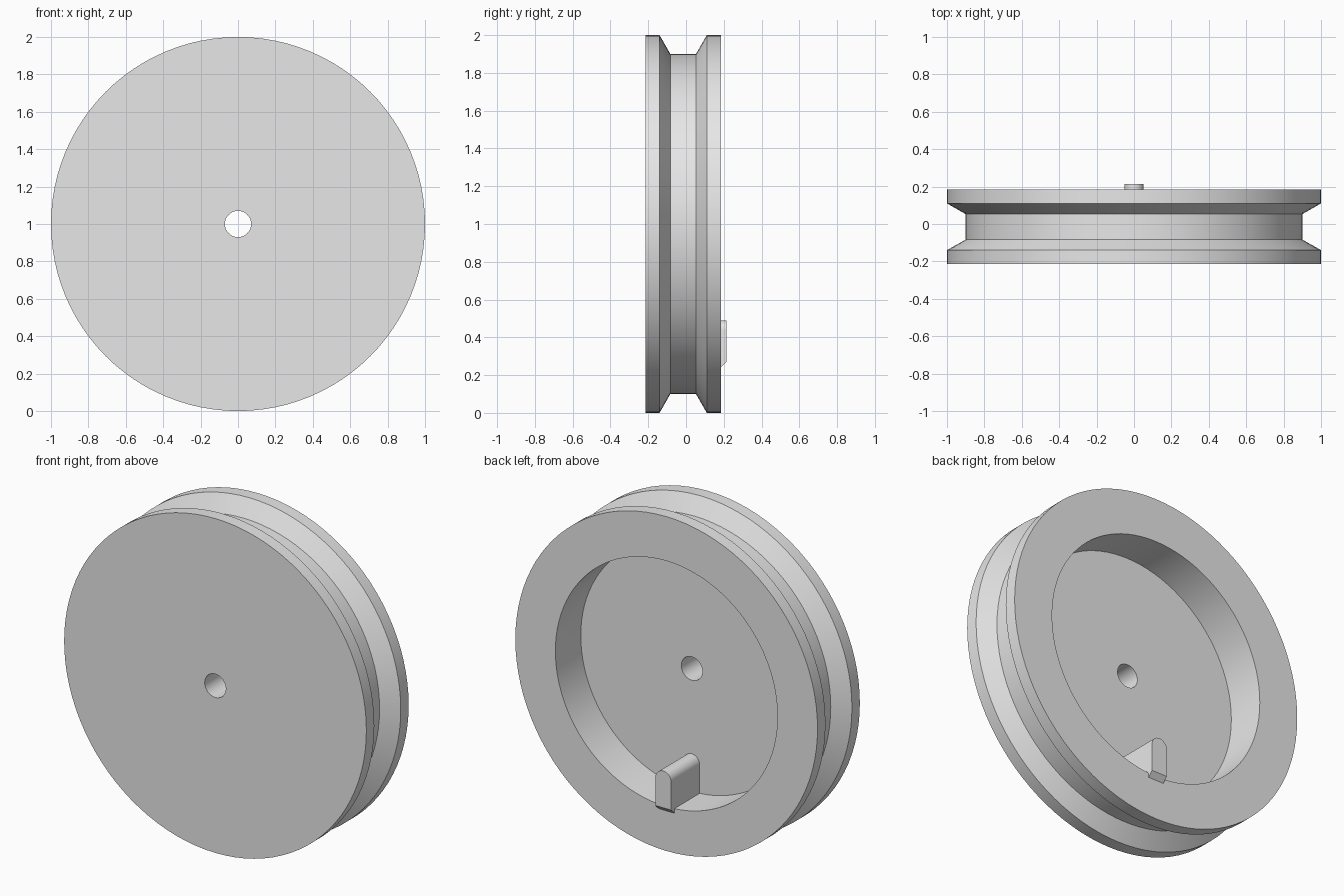
import bpy, bmesh
from math import sin, cos, pi

cube = bpy.data.objects.get("Cube")
if cube:
    bpy.data.objects.remove(cube)

grey = bpy.data.materials.new("light grey")
grey.use_nodes = True
grey.diffuse_color = (0.8, 0.8, 0.8, 1)
grey.node_tree.nodes["Principled BSDF"].inputs["Base Color"].default_value = (0.8, 0.8, 0.8, 1)


def bridge(bm, a, b):
    """Join two rings of equal length with quads."""
    n = len(a)
    for i in range(n):
        j = (i + 1) % n
        bm.faces.new((a[i], a[j], b[j], b[i]))


def finish(bm, name):
    bmesh.ops.recalc_face_normals(bm, faces=bm.faces)
    mesh = bpy.data.meshes.new(name)
    bm.to_mesh(mesh)
    bm.free()
    mesh.materials.append(grey)
    obj = bpy.data.objects.new(name, mesh)
    bpy.context.collection.objects.link(obj)
    bpy.ops.object.select_all(action="DESELECT")
    obj.select_set(True)
    bpy.context.view_layer.objects.active = obj
    bpy.ops.object.shade_smooth_by_angle(angle=pi / 6)
    return obj


FRONT, BACK, FLOOR = -0.215, 0.185, -0.055
AXLE_Z, SIDES = 1.0, 96

# Grooved wheel: closed (radius, y) section turned about the axle
section = [(0.07, FRONT), (1, FRONT), (1, -0.14), (0.9, -0.083), (0.9, 0.053),
           (1, 0.11), (1, BACK), (0.735, BACK), (0.735, FLOOR), (0.07, FLOOR)]
bm = bmesh.new()
rings = [[bm.verts.new((r * cos(2 * pi * i / SIDES), y, AXLE_Z + r * sin(2 * pi * i / SIDES)))
          for i in range(SIDES)] for r, y in section]
for k, ring in enumerate(rings):
    bridge(bm, ring, rings[(k + 1) % len(rings)])
finish(bm, "grooved_wheel")

# Crank peg: round-topped bar rising from the recess, chamfered at its lower end
HALF, TOP, ARC = 0.052, 0.49, 16
bm = bmesh.new()
rings = []
for y, bottom in ((FLOOR - 0.002, 0.24), (BACK, 0.24), (0.215, 0.27)):
    outline = [(-HALF, bottom), (HALF, bottom)]
    outline += [(HALF * cos(pi * i / ARC), TOP - HALF + HALF * sin(pi * i / ARC))
                for i in range(ARC + 1)]
    rings.append([bm.verts.new((x, y, z)) for x, z in outline])
bridge(bm, rings[0], rings[1])
bridge(bm, rings[1], rings[2])
bm.faces.new(rings[0])
bm.faces.new(rings[2])
finish(bm, "crank_peg")
